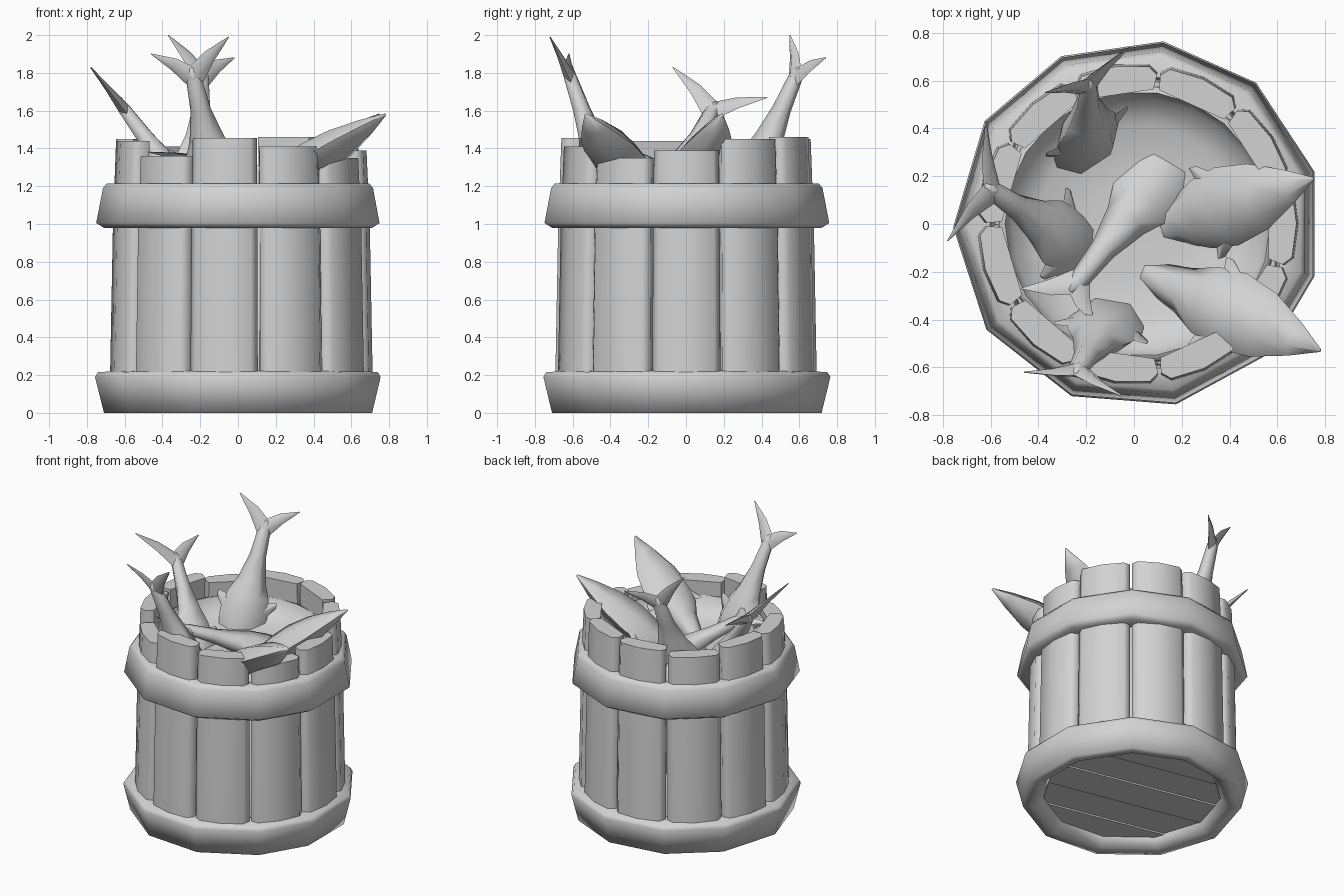
import bpy, bmesh, math
from mathutils import Vector as V

cube = bpy.data.objects.get("Cube")
if cube:
    bpy.data.objects.remove(cube)

grey = bpy.data.materials.new("plain grey")
grey.use_nodes = True
COL = (0.65, 0.65, 0.65, 1)
grey.diffuse_color = COL
grey.node_tree.nodes["Principled BSDF"].inputs["Base Color"].default_value = COL

N = 11                      # staves round the barrel
STEP = 2 * math.pi / N
START = math.radians(82)    # direction of the first stave joint
CENTRE = V((0.015, 0, 0))


def finish(name, bm, angle=60):
    bmesh.ops.recalc_face_normals(bm, faces=bm.faces)
    me = bpy.data.meshes.new(name)
    bm.to_mesh(me)
    bm.free()
    me.materials.append(grey)
    ob = bpy.data.objects.new(name, me)
    bpy.context.collection.objects.link(ob)
    bpy.ops.object.select_all(action='DESELECT')
    ob.select_set(True)
    bpy.context.view_layer.objects.active = ob
    bpy.ops.object.shade_smooth_by_angle(angle=math.radians(angle))
    return ob


def skin(bm, loops, closed=False):
    """Join point loops with quads; cap the ends unless closed into a ring."""
    rings = [[bm.verts.new(p) for p in loop] for loop in loops]
    n = len(rings[0])
    pairs = list(zip(rings, rings[1:]))
    if closed:
        pairs.append((rings[-1], rings[0]))
    else:
        bm.faces.new(rings[0])
        bm.faces.new(rings[-1])
    for a, b in pairs:
        for i in range(n):
            k = (i + 1) % n
            bm.faces.new((a[i], a[k], b[k], b[i]))


def oval(c, a, b, n=6):
    return [c + a * math.cos(i * 2 * math.pi / n) + b * math.sin(i * 2 * math.pi / n)
            for i in range(n)]


# Hoops: a profile swept round slightly uneven corners
CORNERS = [82, 50, 16.5, -16.5, -45, -78, -111, -145, -179, -214, -245.5]


def hoop(name, profile):
    bm = bmesh.new()
    loops = []
    for deg in CORNERS:
        a = math.radians(deg)
        loops.append([CENTRE + V((r * math.cos(a), r * math.sin(a), z)) for r, z in profile])
    skin(bm, loops, closed=True)
    finish(name, bm, 80)


hoop("lower_hoop", [(0.59, 0.06), (0.65, 0), (0.725, 0), (0.772, 0.19), (0.757, 0.215), (0.62, 0.225)])
hoop("upper_hoop", [(0.62, 0.98), (0.725, 0.98), (0.766, 1.005), (0.73, 1.19), (0.71, 1.215), (0.62, 1.215)])

# Staves: rounded board section, slightly narrower towards the top
SECTION = [(-0.177, 0.625), (-0.147, 0.666), (0, 0.686), (0.147, 0.666), (0.177, 0.625), (0.152, 0.565), (-0.152, 0.565)]
TOPS = [1.46, 1.45, 1.39, 1.35, 1.41, 1.455, 1.36, 1.44, 1.45, 1.41, 1.45]
for i, top in enumerate(TOPS):
    a = START - (i + 0.5) * STEP
    out = V((math.cos(a), math.sin(a), 0))
    tan = V((-out.y, out.x, 0))
    bm = bmesh.new()
    skin(bm, [[CENTRE + (out * r + tan * u) * s + V((0, 0, z)) for u, r in SECTION]
              for z, s in ((0.1, 1.02), (1, 0.995), (top, 0.97))])
    finish("stave_%d" % (i + 1), bm)

# Slatted bottom
SLATS, WIDTH = 5, 0.25
turn = math.radians(-12)
along, across = V((math.cos(turn), math.sin(turn), 0)), V((-math.sin(turn), math.cos(turn), 0))
for i in range(SLATS):
    mid = (i - 2) * WIDTH
    ys = [mid + WIDTH * f for f in (-0.497, -0.16, 0.16, 0.497)]
    edge = [(math.sqrt(0.66 ** 2 - y * y), y) for y in ys]
    outline = edge + [(-x, y) for x, y in reversed(edge)]
    low = 0.06 + 0.01 * (i % 2)
    bm = bmesh.new()
    skin(bm, [[CENTRE + along * x + across * y + V((0, 0, z)) for x, y in outline]
              for z in (low, 0.12)])
    finish("bottom_slat_%d" % (i + 1), bm, 30)

# Inner lining that dips into a dished surface under the fish
bm = bmesh.new()
skin(bm, [oval(CENTRE + V((0, 0, z)), V((r, 0, 0)), V((0, r, 0)), 22)
          for r, z in ((0.585, 0.11), (0.58, 1.3), (0.555, 1.31), (0.53, 1.24), (0.42, 1.18), (0.2, 1.165))])
finish("lining", bm, 70)

# Fish: (place along the body, half width, half thickness)
BODY = [(-0.03, 0.012, 0.012), (0.02, 0.042, 0.036), (0.2, 0.055, 0.048), (0.36, 0.095, 0.07),
        (0.46, 0.14, 0.088), (0.58, 0.16, 0.095), (0.73, 0.135, 0.08), (0.88, 0.07, 0.045), (1, 0.006, 0.006)]


def fish(name, root, axis, side, length=1.05, tips=()):
    axis = axis.normalized()
    side = (side - axis * side.dot(axis)).normalized()
    flat = axis.cross(side)
    size = length / 1.05
    bm = bmesh.new()
    skin(bm, [oval(root + axis * t * length, side * w * size, flat * h * size) for t, w, h in BODY])
    # Tail lobes
    for tip in tips:
        d = (tip - root).normalized()
        up = flat.cross(d).normalized()
        skin(bm, [oval(root + axis * 0.03, up * 0.058, flat * 0.034, 4),
                  oval(root.lerp(tip, 0.45), up * 0.036, flat * 0.016, 4),
                  oval(tip, up * 0.003, flat * 0.003, 4)])
    # Side fins
    for s in (-1, 1):
        skin(bm, [oval(root + axis * 0.59 * size + side * s * 0.1, axis * 0.08, flat * 0.03, 4),
                  oval(root + axis * 0.51 * size + side * s * 0.2, axis * 0.02, flat * 0.006, 4)])
    finish(name, bm, 75)


def tail_up(name, root, aim, tip_a, tip_b):
    root, aim, tip_a, tip_b = V(root), V(aim), V(tip_a), V(tip_b)
    fish(name, root, aim - root, tip_a - tip_b, tips=(tip_a, tip_b))


def head_up(name, nose, aim, length=1.12):
    nose, aim = V(nose), V(aim)
    d = (aim - nose).normalized()
    fish(name, nose + d * length, -d, d.cross(V((0, 0, 1))), length)


tail_up("back_fish", (-0.19, 0.59, 1.8), (-0.2, 0.33, 1.2), (-0.02, 0.74, 1.88), (-0.37, 0.55, 2.0))
tail_up("front_fish", (-0.24, -0.62, 1.8), (-0.11, -0.41, 1.2), (-0.05, -0.72, 1.99), (-0.46, -0.62, 1.9))
tail_up("side_fish", (-0.61, 0.15, 1.62), (-0.3, -0.06, 1.2), (-0.62, 0.43, 1.67), (-0.78, -0.07, 1.83))
tail_up("middle_fish", (-0.25, -0.26, 1.35), (0.12, 0.21, 1.11), (-0.47, -0.27, 1.38), (-0.17, -0.41, 1.37))
head_up("head_fish_back", (0.75, 0.19, 1.58), (0.25, 0.03, 1.2))
head_up("head_fish_front", (0.78, -0.53, 1.58), (0.17, -0.26, 1.2))
